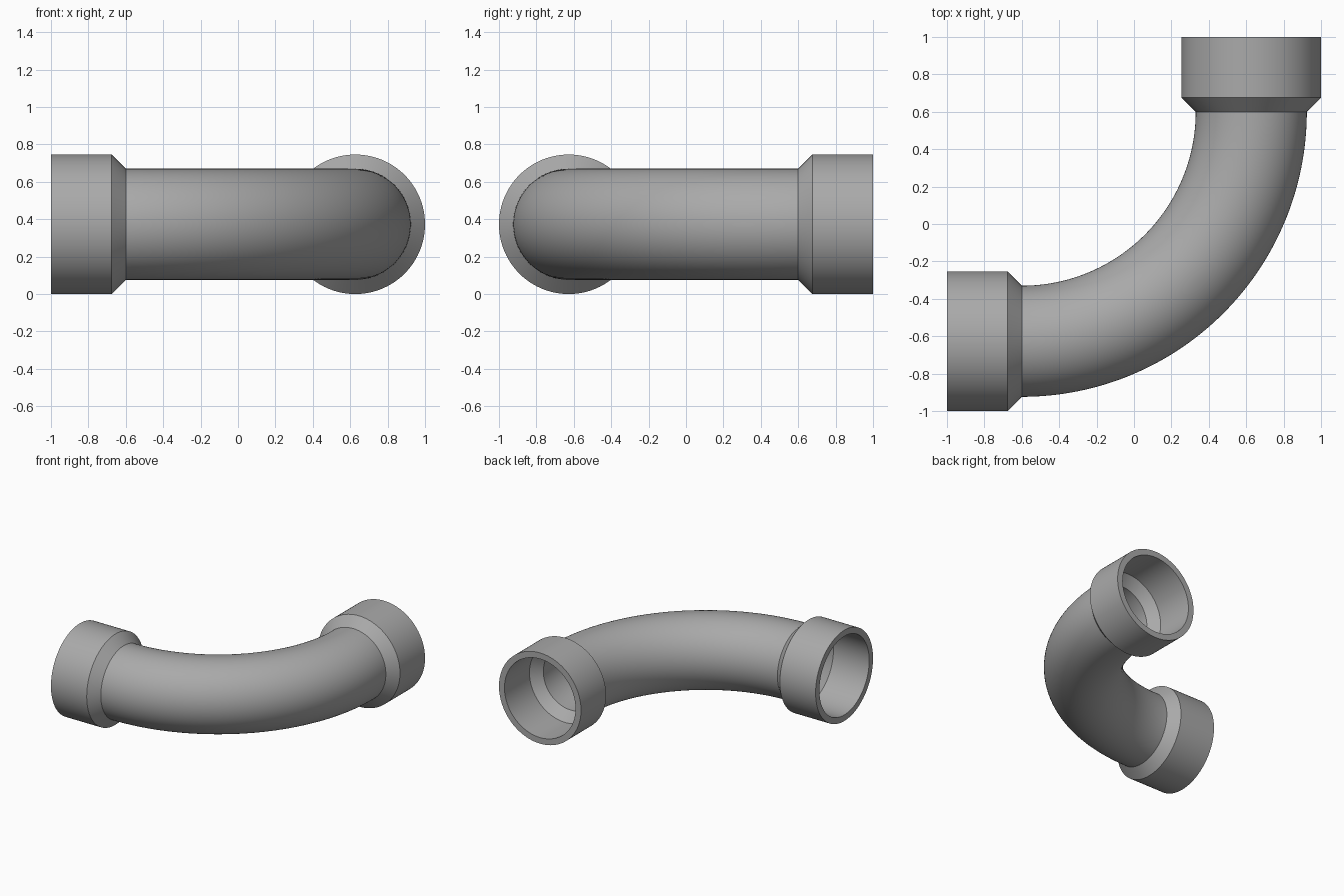
import bpy, bmesh, math
from mathutils import Vector

cube = bpy.data.objects.get("Cube")
if cube:
    bpy.data.objects.remove(cube, do_unlink=True)

SIDES = 96
BEND_STEPS = 64
SOCKET_R, PIPE_R = 0.373, 0.297      # outer radii
BORE_R, PIPE_BORE = 0.323, 0.25      # inner radii
AXIS = 1 - SOCKET_R                  # offset of the pipe axis from the centre
START = 0.6                          # where the bend meets the sockets
CONE = 0.675                         # where the taper meets the socket
UP = Vector((0, 0, 1))

grey = bpy.data.materials.new("pipe grey")
grey.use_nodes = True
colour = (0.4, 0.4, 0.4, 1)
grey.diffuse_color = colour
grey.node_tree.nodes["Principled BSDF"].inputs["Base Color"].default_value = colour


def add_ring(bm, centre, side, radius):
    """A circle of vertices in the plane of side and up."""
    angles = [math.tau * i / SIDES for i in range(SIDES)]
    return [bm.verts.new(centre + radius * (side * math.cos(a) + UP * math.sin(a)))
            for a in angles]


def bridge(bm, rings):
    for a, b in zip(rings, rings[1:]):
        for i in range(SIDES):
            j = (i + 1) % SIDES
            bm.faces.new((a[i], a[j], b[j], b[i]))


def finish(bm, name):
    mesh = bpy.data.meshes.new(name)
    bm.to_mesh(mesh)
    bm.free()
    mesh.materials.append(grey)
    obj = bpy.data.objects.new(name, mesh)
    bpy.context.collection.objects.link(obj)
    bpy.ops.object.select_all(action='DESELECT')
    obj.select_set(True)
    bpy.context.view_layer.objects.active = obj
    bpy.ops.object.shade_smooth_by_angle(angle=math.radians(30))


# Quarter bend: outer skin and inner bore swept round the corner centre
def make_bend():
    bm = bmesh.new()
    corner = Vector((-START, START, SOCKET_R))
    for radius, flip in ((PIPE_R, False), (PIPE_BORE, True)):
        rings = []
        for k in range(BEND_STEPS + 1):
            t = math.pi / 2 * k / BEND_STEPS
            out = Vector((math.sin(t), -math.cos(t), 0))
            rings.append(add_ring(bm, corner + out * (START + AXIS), out, radius))
        bridge(bm, rings[::-1] if flip else rings)
    finish(bm, "bend_pipe")


# Socket: tapered collar, open rim and stepped bore turned about its axis
def make_socket(name, base, direction, side):
    bm = bmesh.new()
    profile = ((START, PIPE_R), (CONE, SOCKET_R), (1, SOCKET_R),
               (1, BORE_R), (CONE, BORE_R), (START, PIPE_BORE))
    rings = [add_ring(bm, base + direction * d, side, r) for d, r in profile]
    bridge(bm, rings)
    bmesh.ops.recalc_face_normals(bm, faces=bm.faces)
    finish(bm, name)


make_bend()
make_socket("right_socket", Vector((0, -AXIS, SOCKET_R)), Vector((-1, 0, 0)), Vector((0, 1, 0)))
make_socket("back_socket", Vector((AXIS, 0, SOCKET_R)), Vector((0, 1, 0)), Vector((1, 0, 0)))
